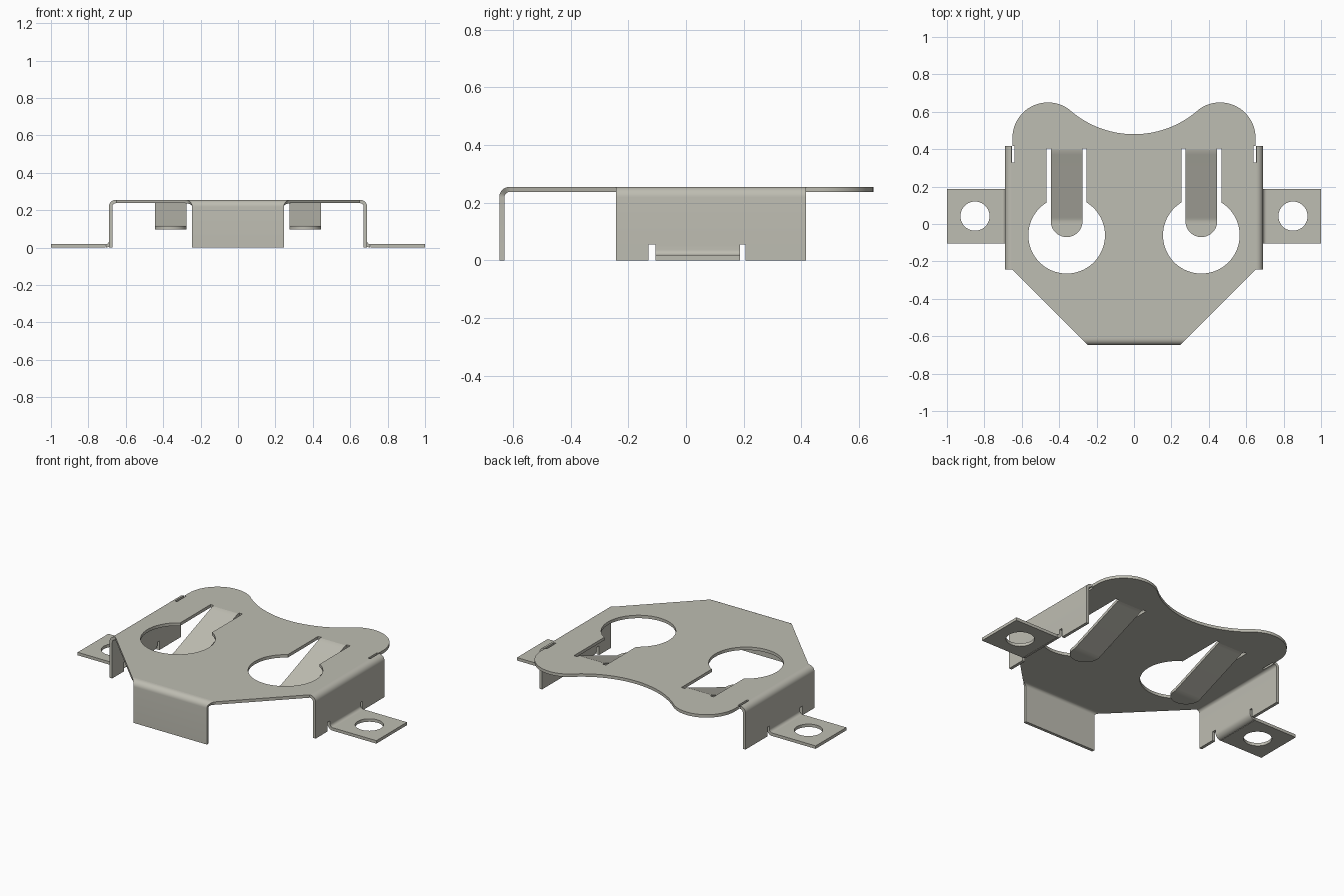
import bpy, bmesh, math

if "Cube" in bpy.data.objects:
    bpy.data.objects.remove(bpy.data.objects["Cube"])

T = 0.018        # sheet thickness
TOP = 0.255      # upper surface height
R = 0.036        # outer bend radius
SIDE = 0.69      # outer face of the side walls
FRONT = -0.648   # outer face of the front wall

metal = bpy.data.materials.new("warm grey metal")
metal.use_nodes = True
COLOUR = (0.515, 0.508, 0.445, 1)
metal.diffuse_color = COLOUR
metal.node_tree.nodes["Principled BSDF"].inputs["Base Color"].default_value = COLOUR


def arc(cx, cy, r, a0, a1, n):
    """Points on an arc, angles in degrees."""
    angles = [math.radians(a0 + (a1 - a0) * i / n) for i in range(n + 1)]
    return [(cx + r * math.cos(a), cy + r * math.sin(a)) for a in angles]


def mirrored(points):
    return [(-x, y) for x, y in reversed(points)]


def finish(obj):
    """Turn into a clean mesh with smooth bends and sharp edges."""
    for o in bpy.context.selected_objects:
        o.select_set(False)
    bpy.context.view_layer.objects.active = obj
    obj.select_set(True)
    bpy.ops.object.convert(target='MESH')
    obj = bpy.context.object
    bm = bmesh.new()
    bm.from_mesh(obj.data)
    bmesh.ops.remove_doubles(bm, verts=bm.verts, dist=1e-5)
    bmesh.ops.recalc_face_normals(bm, faces=bm.faces)
    bm.to_mesh(obj.data)
    bm.free()
    obj.data.materials.clear()
    obj.data.materials.append(metal)
    bpy.ops.object.shade_smooth_by_angle(angle=math.radians(30))


def flat_plate(name, loops, z_top, mirror=False):
    """Flat sheet from an outline followed by its holes."""
    curve = bpy.data.curves.new(name, 'CURVE')
    curve.dimensions = '2D'
    curve.fill_mode = 'BOTH'
    curve.extrude = T / 2
    for loop in loops:
        spline = curve.splines.new('POLY')
        spline.points.add(len(loop) - 1)
        for p, (x, y) in zip(spline.points, loop):
            p.co = (x, y, z_top - T / 2, 1)
        spline.use_cyclic_u = True
    obj = bpy.data.objects.new(name, curve)
    bpy.context.collection.objects.link(obj)
    if mirror:
        obj.modifiers.new("Mirror", 'MIRROR')
    finish(obj)


def bent_sheet(name, grids, mirror=False):
    """Sheet metal from grids of points on its outer surface."""
    bm = bmesh.new()
    for grid in grids:
        rows = [[bm.verts.new(p) for p in row] for row in grid]
        for a, b in zip(rows, rows[1:]):
            for i in range(len(a) - 1):
                bm.faces.new((a[i], b[i], b[i + 1], a[i + 1]))
    bmesh.ops.remove_doubles(bm, verts=bm.verts, dist=1e-5)
    mesh = bpy.data.meshes.new(name)
    bm.to_mesh(mesh)
    bm.free()
    obj = bpy.data.objects.new(name, mesh)
    bpy.context.collection.objects.link(obj)
    solid = obj.modifiers.new("Thickness", 'SOLIDIFY')
    solid.thickness = T
    solid.offset = -1
    solid.use_even_offset = True
    if mirror:
        obj.modifiers.new("Mirror", 'MIRROR')
    finish(obj)


# Top plate: scooped back edge, two lobes, slits, tapered front
edge = SIDE - R
taper = FRONT + R
half = (arc(0, 1.0, 0.52, -90, -49.6, 16)
        + arc(0.46, 0.46, 0.19, 130.4, 0, 28)[1:]
        + [(0.65, 0.416), (0.64, 0.416), (0.64, 0.33), (edge, 0.33),
           (edge, -0.243), (0.65, -0.243), (taper + 0.893, taper)])
outline = half + mirrored(half)[:-1]

# Keyhole opening around each spring tongue
CX, HW, SLOT = 0.36, 0.085, 0.107
a = math.degrees(math.acos(SLOT / 0.205))
keyhole = (arc(CX, -0.06, 0.205, a, a - 360 + (180 - 2 * a), 56)
           + [(CX - SLOT, 0.405), (CX - HW, 0.405), (CX - HW, 0.395),
              (CX + HW, 0.395), (CX + HW, 0.405), (CX + SLOT, 0.405)])
flat_plate("top_plate", [outline, keyhole, mirrored(keyhole)], TOP)

# Front wall with tapered bend
path = arc(FRONT + R, TOP - R, R, 90, 180, 8) + [(FRONT, 0)]
bent_sheet("front_wall", [[[(-(y + 0.893), y, z), (y + 0.893, y, z)] for y, z in path]])

# Side walls, notched either side of the foot
NOTCH = 0.055
upper = arc(edge, TOP - R, R, 90, 0, 8) + [(SIDE, NOTCH)]
lower = [(SIDE, NOTCH), (SIDE, 0)]
foot_bend = [(SIDE, NOTCH)] + arc(SIDE + T, 2 * T, T, 180, 270, 6)
ys = [-0.243, -0.13, -0.105, 0.188, 0.207, 0.416]


def wall(profile, spans):
    return [[(x, y, z) for y in spans] for x, z in profile]


bent_sheet("side_walls", [wall(upper, ys), wall(lower, ys[:2]),
                          wall(foot_bend, ys[2:4]), wall(lower, ys[4:])], mirror=True)

# Mounting feet with round holes
x0 = SIDE + T
foot = [(x0, ys[2]), (1, ys[2]), (1, ys[3]), (x0, ys[3])]
flat_plate("mounting_feet", [foot, arc(0.85, 0.042, 0.078, 0, 360, 40)[:-1]], T, mirror=True)

# Spring tongues: sloping strip, flat rounded tip
strip = [(0.395, TOP), (0.382, TOP - 0.003), (0.37, TOP - 0.008),
         (0.035, 0.121), (0.025, 0.117), (0.015, 0.115)]
rows = [(y, z, HW) for y, z in strip]
for i in range(1, 13):
    t = math.radians(7.5 * i)
    rows.append((0.015 - HW * math.sin(t), 0.115, max(HW * math.cos(t), 0.002)))
bent_sheet("spring_tongues", [[[(CX - w, y, z), (CX + w, y, z)] for y, z, w in rows]], mirror=True)
